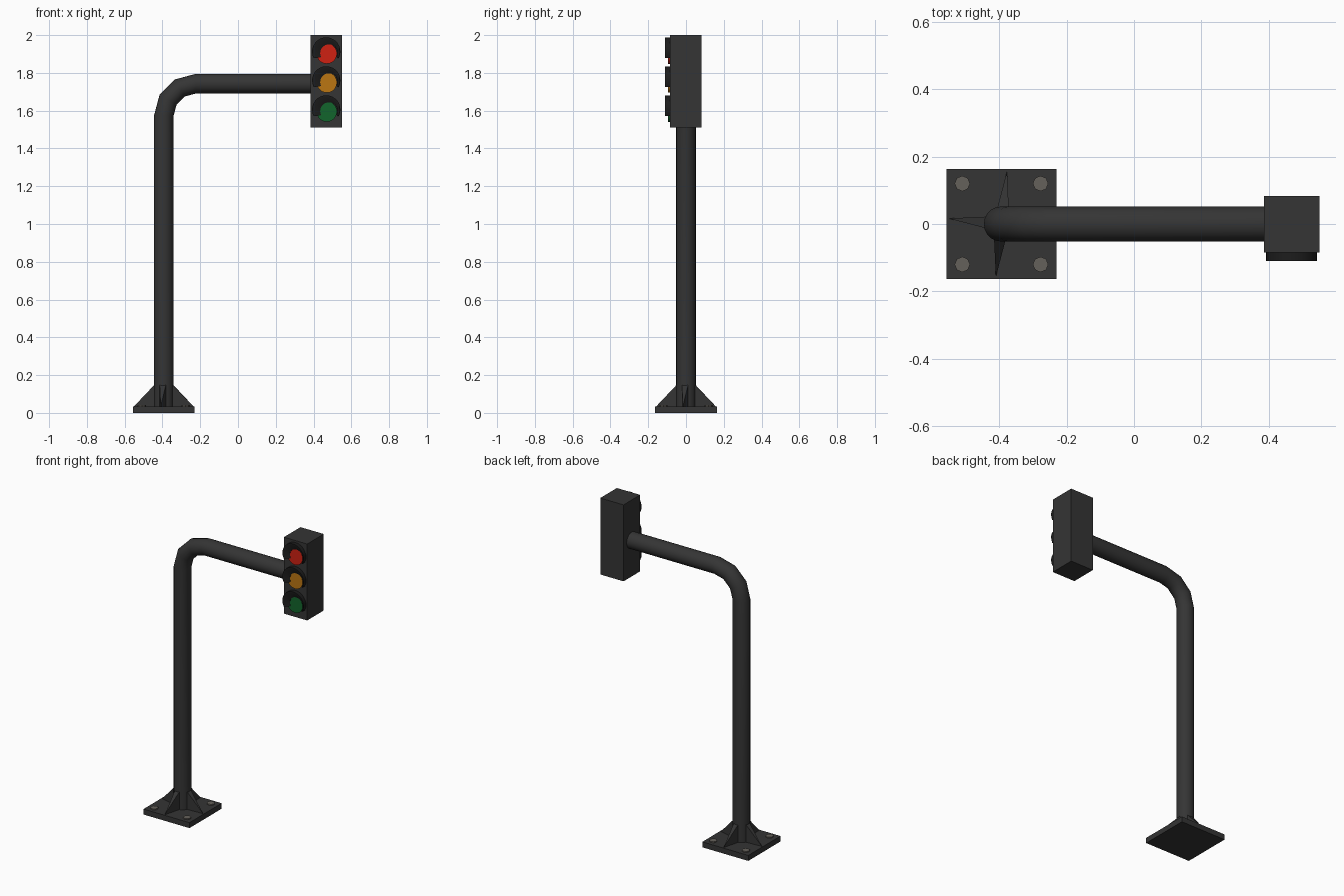
import bpy, bmesh, math
from mathutils import Matrix, Vector

if "Cube" in bpy.data.objects:
    bpy.data.objects.remove(bpy.data.objects["Cube"], do_unlink=True)


def material(name, rgb):
    m = bpy.data.materials.new(name)
    m.use_nodes = True
    m.diffuse_color = (*rgb, 1)
    m.node_tree.nodes["Principled BSDF"].inputs["Base Color"].default_value = (*rgb, 1)
    return m


METAL = material("dark grey metal", (0.035, 0.035, 0.035))
BLACK = material("hood black", (0.012, 0.012, 0.012))
BOLT = material("bolt grey", (0.13, 0.12, 0.105))
LAMPS = [("red", material("red lens", (0.62, 0.015, 0.006)), 1.905),
         ("amber", material("amber lens", (0.5, 0.18, 0.006)), 1.752),
         ("green", material("green lens", (0.006, 0.13, 0.025)), 1.598)]


def finish(name, bm, mat, smooth=False):
    bmesh.ops.recalc_face_normals(bm, faces=bm.faces)
    mesh = bpy.data.meshes.new(name)
    bm.to_mesh(mesh)
    bm.free()
    mesh.materials.append(mat)
    ob = bpy.data.objects.new(name, mesh)
    bpy.context.collection.objects.link(ob)
    if smooth:
        bpy.ops.object.select_all(action='DESELECT')
        ob.select_set(True)
        bpy.context.view_layer.objects.active = ob
        bpy.ops.object.shade_smooth_by_angle(angle=math.radians(40))
    return ob


def box(name, low, high, mat):
    bm = bmesh.new()
    low, high = Vector(low), Vector(high)
    bmesh.ops.create_cube(bm, size=1, matrix=Matrix.Translation((low + high) / 2)
                          @ Matrix.Diagonal((*(high - low), 1)))
    return finish(name, bm, mat)


def disc(name, centre, radius, depth, sides, mat, turn=Matrix()):
    bm = bmesh.new()
    bmesh.ops.create_cone(bm, cap_ends=True, segments=sides, radius1=radius, radius2=radius,
                          depth=depth, matrix=Matrix.Translation(centre) @ turn)
    return finish(name, bm, mat, True)


def loft(bm, rings, closed=False):
    n = len(rings[0])
    pairs = list(zip(rings, rings[1:])) + ([(rings[-1], rings[0])] if closed else [])
    for a, b in pairs:
        for i in range(n if not closed else n - 1):
            j = (i + 1) % n
            bm.faces.new((a[i], a[j], b[j], b[i]))


POLE_X, ARM_Z, TUBE_R, BEND_R, PLATE_Z = -0.393, 1.743, 0.052, 0.17, 0.035

# Base plate with four bolts
box("base_plate", (POLE_X - 0.163, -0.163, 0), (POLE_X + 0.163, 0.163, PLATE_Z), METAL)
for sx, side in ((-1, "right"), (1, "left")):
    for sy, end in ((-1, "front"), (1, "back")):
        disc(f"bolt_{end}_{side}", (POLE_X + sx * 0.116, sy * 0.12, PLATE_Z + 0.002),
             0.023, 0.01, 8, BOLT)

# Wedge braces around the foot, tapering to a point on the plate
for k, side in enumerate(("left", "back", "right", "front")):
    bm = bmesh.new()
    inner = [bm.verts.new((0.04, y, z)) for y, z in
             ((-0.018, PLATE_Z), (0.018, PLATE_Z), (0.018, 0.157), (-0.018, 0.157))]
    tip = bm.verts.new((0.158, 0, PLATE_Z))
    bm.faces.new(inner)
    for i in range(4):
        bm.faces.new((inner[i], inner[(i + 1) % 4], tip))
    bm.transform(Matrix.Translation((POLE_X, 0, 0))
                 @ Matrix.Rotation(math.radians(90 * k - 6), 4, 'Z'))
    finish(f"brace_{side}", bm, METAL)

# Bent tube: upright, three-step elbow and arm, with mitred rings
path = [(POLE_X, 0.02, 0)]
for step in range(4):
    a = math.radians(30 * step)
    path.append((POLE_X + BEND_R * (1 - math.cos(a)), ARM_Z - BEND_R * (1 - math.sin(a)), a))
path.append((0.43, ARM_Z, math.pi / 2))
bm = bmesh.new()
rings = []
for x, z, a in path:
    ring = []
    for i in range(20):
        t = math.tau * i / 20
        r = TUBE_R * math.cos(t)
        ring.append(bm.verts.new((x - r * math.cos(a), TUBE_R * math.sin(t),
                                  z + r * math.sin(a))))
    rings.append(ring)
loft(bm, rings)
bm.faces.new(rings[0])
bm.faces.new(rings[-1])
finish("pole_and_arm", bm, METAL, True)

# Signal housing
FRONT, HEAD_X = -0.085, 0.467
box("signal_housing", (0.385, FRONT, 1.51), (0.55, 0.083, 2.0), METAL)

# Lenses and crescent hoods
FLAT = Matrix.Rotation(math.pi / 2, 4, 'X')
for colour, mat, z in LAMPS:
    disc(f"{colour}_lens", (HEAD_X + 0.003, FRONT - 0.003, z - 0.003), 0.054, 0.012, 20, mat, FLAT)
    bm = bmesh.new()
    rows = []
    for dx, dz, radius, y in ((0, 0.008, 0.075, FRONT + 0.005), (0, 0.008, 0.075, -0.11),
                              (0.003, 0.006, 0.069, -0.11), (0.014, 0.0, 0.046, FRONT - 0.012),
                              (0.014, 0.0, 0.046, FRONT + 0.005)):
        row = []
        for i in range(19):
            a = math.radians(-28 + 236 * i / 18)
            row.append(bm.verts.new((HEAD_X + dx + radius * math.cos(a), y,
                                     z + dz + radius * math.sin(a))))
        rows.append(row)
    loft(bm, rows, closed=True)
    for end in (0, -1):
        bm.faces.new([row[end] for row in rows])
    finish(f"{colour}_hood", bm, BLACK, True)
